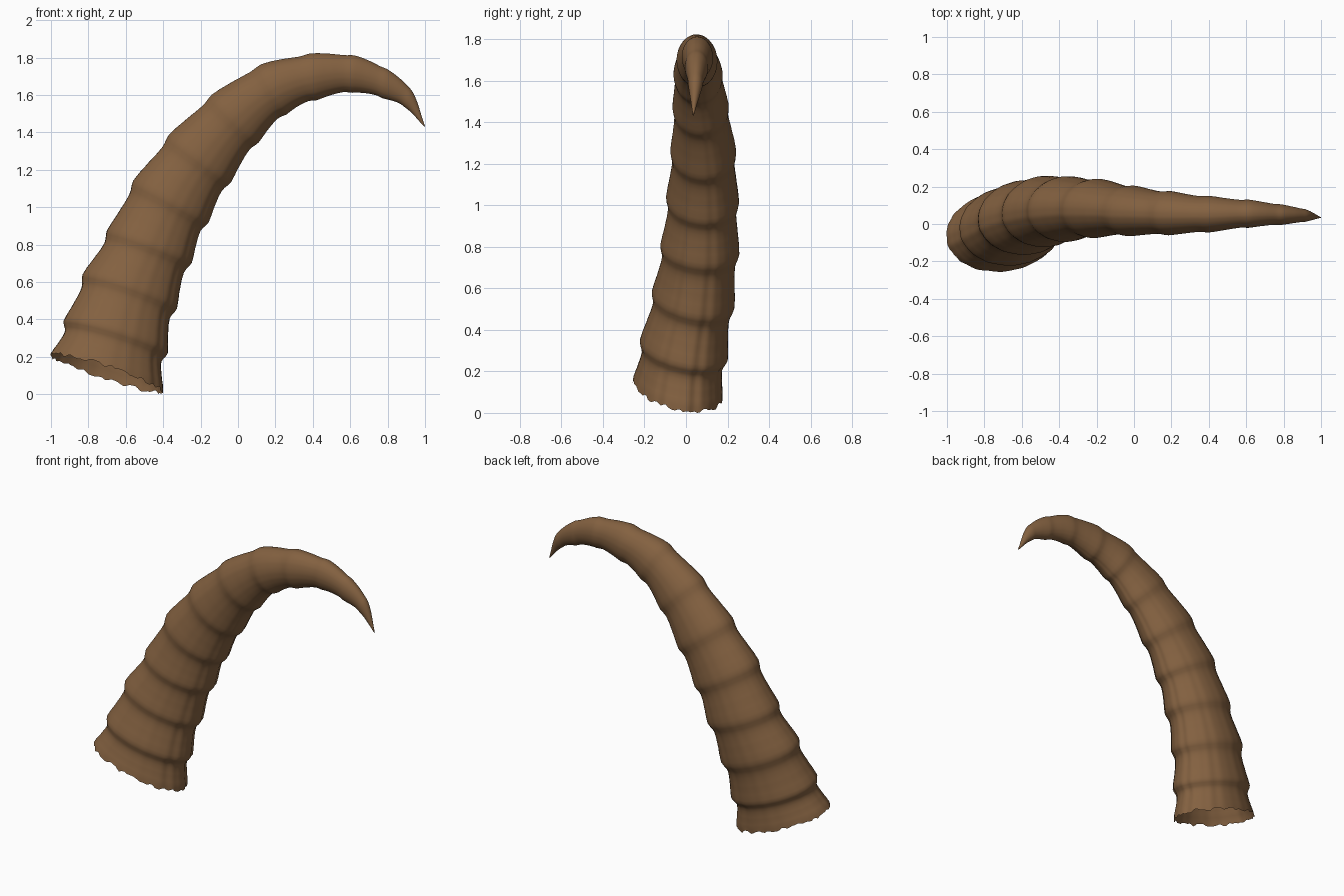
import bpy, bmesh, math, random
from mathutils import Vector

if "Cube" in bpy.data.objects:
    bpy.data.objects.remove(bpy.data.objects["Cube"])

random.seed(4)
SIDES, STEPS = 112, 12

# Ridge rings from base to tip: outer x, outer z, inner x, inner z, centre y, half depth
RINGS = [
    (-1.00, .215, -.405, .01, -.04, .215),
    (-.93, .395, -.38, .215, -.01, .213),
    (-.83, .64, -.33, .455, .035, .20),
    (-.70, .875, -.25, .70, .067, .19),
    (-.56, 1.14, -.16, .915, .08, .175),
    (-.37, 1.385, -.04, 1.13, .083, .158),
    (-.14, 1.60, .11, 1.345, .07, .135),
    (.12, 1.76, .26, 1.495, .058, .118),
    (.385, 1.82, .42, 1.57, .053, .098),
    (.62, 1.81, .61, 1.61, .055, .075),
    (.80, 1.735, .775, 1.58, .05, .055),
    (.93, 1.62, .895, 1.53, .045, .034),
    (1.0, 1.43, .994, 1.43, .035, .002),
]
# Sawtooth ridge profile: gentle fall, then a steep step out to the next ridge
SAW = [(0, 0), (.12, .12), (.4, .6), (.62, .95), (.75, 1), (.85, .75), (.94, .2), (1, 0)]


def spline(t):
    """Catmull-Rom value of the ring table."""
    n = len(RINGS) - 1
    i = min(int(t), n - 1)
    u = t - i
    b, c = RINGS[i], RINGS[i + 1]
    a = RINGS[i - 1] if i else [2 * p - q for p, q in zip(b, c)]
    d = RINGS[i + 2] if i + 2 <= n else [2 * q - p for p, q in zip(b, c)]
    return [.5 * (2 * q + (r - p) * u + (2 * p - 5 * q + 4 * r - s) * u * u
                  + (3 * q - p - 3 * r + s) * u ** 3) for p, q, r, s in zip(a, b, c, d)]


def saw(u):
    for (x0, y0), (x1, y1) in zip(SAW, SAW[1:]):
        if u <= x1:
            k = (u - x0) / (x1 - x0)
            return y0 + (y1 - y0) * k * k * (3 - 2 * k) * .5 + (y1 - y0) * k * .5
    return 0


def centre(t):
    ox, oz, ix, iz, y, b = spline(t)
    return Vector(((ox + ix) / 2, y, (oz + iz) / 2))


def groove(a):
    """Fine lengthwise furrows, strongest on the inner curve (a = 0)."""
    w = .4 + .6 * max(0, math.cos(a))
    return w * (.5 * math.cos(15 * a + 1) + .35 * math.cos(23 * a) + .3 * math.cos(9 * a + 2))


# Horn: an open shell swept through the rings
bm = bmesh.new()
last = len(RINGS) - 1
rim = [random.uniform(-.011, .011) for _ in range(SIDES)]
previous = None
for s in range(last * STEPS + 1):
    t = s / STEPS
    f = t / last
    ox, oz, ix, iz, y, b = spline(t)
    c = centre(t)
    tangent = (centre(min(t + .1, last)) - centre(max(t - .1, 0))).normalized()
    across = Vector(((ix - ox) / 2, .05 * (1 - f) ** 2, (iz - oz) / 2))
    depth = tangent.cross(across).normalized() * max(b, .002)
    if depth.y < 0:
        depth = -depth
    fall = (.095 - .03 * f) * saw(t - int(t)) * (1 if t < last - 1 else .5)
    ring = []
    for k in range(SIDES):
        a = math.tau * k / SIDES
        r = 1 - fall + .016 * (1 - f) * groove(a)
        p = c + (across * math.cos(a) + depth * math.sin(a)) * r
        if s == 0:  # ragged cut edge
            p += tangent * (rim[k] + rim[k - 1]) * .6
        ring.append(bm.verts.new(p))
    if previous:
        for k in range(SIDES):
            j = (k + 1) % SIDES
            bm.faces.new((previous[k], previous[j], ring[j], ring[k]))
    previous = ring
bm.faces.new(previous)  # closed point
bmesh.ops.recalc_face_normals(bm, faces=bm.faces)

# Stand on the ground
low = min(v.co.z for v in bm.verts)
bmesh.ops.translate(bm, verts=bm.verts, vec=(0, 0, -low))

mesh = bpy.data.meshes.new("horn")
bm.to_mesh(mesh)
bm.free()
mesh.shade_smooth()
horn = bpy.data.objects.new("horn", mesh)
bpy.context.collection.objects.link(horn)

brown = bpy.data.materials.new("horn brown")
brown.diffuse_color = (.23, .12, .052, 1)
brown.use_nodes = True
brown.node_tree.nodes["Principled BSDF"].inputs["Base Color"].default_value = brown.diffuse_color
mesh.materials.append(brown)
